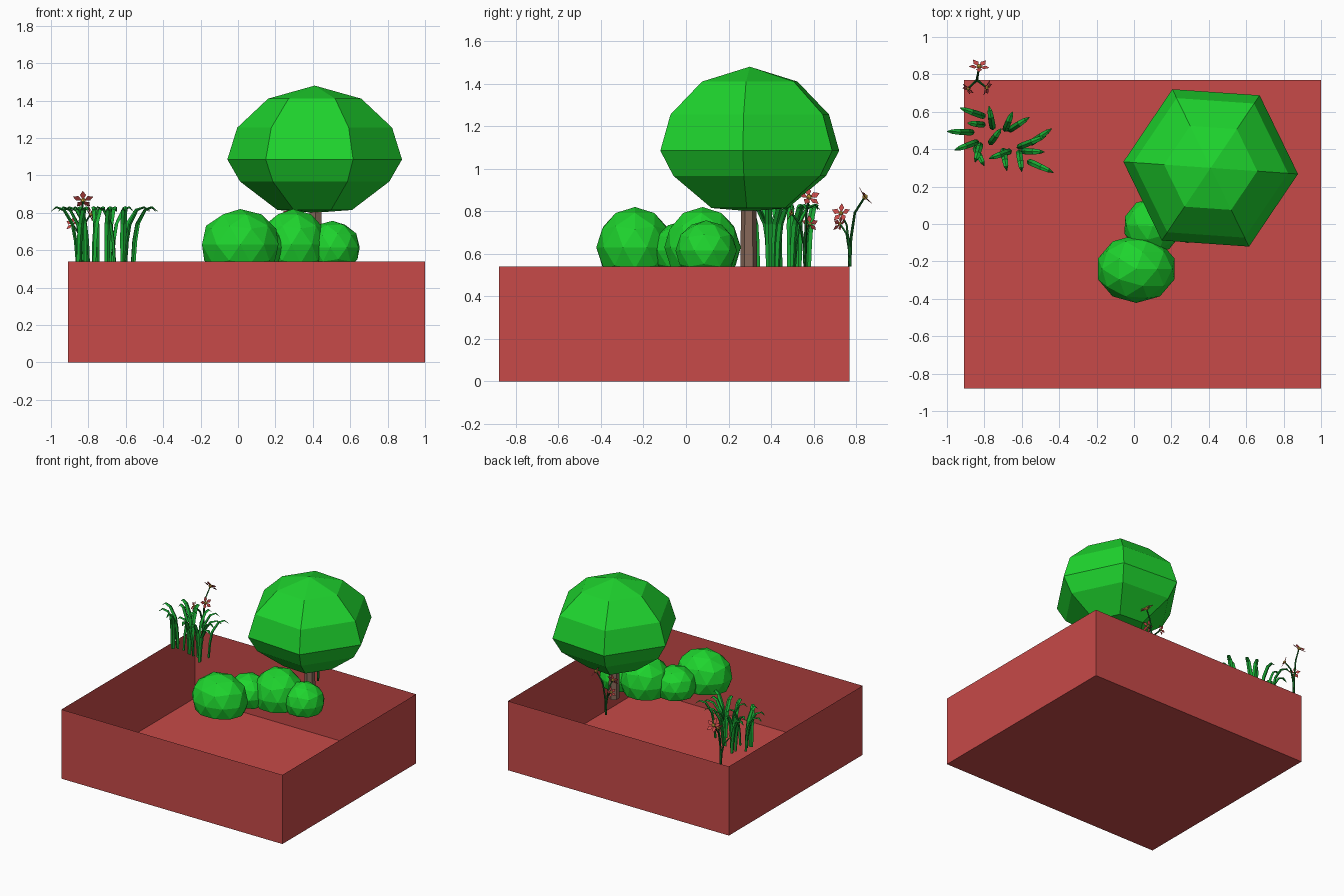
import bpy, bmesh
from math import cos, sin, pi, radians
from mathutils import Vector, Matrix

if "Cube" in bpy.data.objects:
    bpy.data.objects.remove(bpy.data.objects["Cube"])

SOIL = 0.54  # level on which every plant stands


def material(name, rgb):
    m = bpy.data.materials.new(name)
    m.diffuse_color = (*rgb, 1)
    m.use_nodes = True
    m.node_tree.nodes["Principled BSDF"].inputs["Base Color"].default_value = m.diffuse_color
    return m


RED = material("red", (0.57, 0.068, 0.065))
LEAF = material("leaf_green", (0.013, 0.66, 0.027))
BLADE = material("blade_green", (0.01, 0.42, 0.035))
STEM = material("stem_green", (0.006, 0.12, 0.015))
BARK = material("bark", (0.24, 0.14, 0.10))
YELLOW = material("yellow", (0.85, 0.55, 0.07))


def finish(bm, name, mats, recalc=True):
    if recalc:
        bmesh.ops.recalc_face_normals(bm, faces=bm.faces)
    me = bpy.data.meshes.new(name)
    bm.to_mesh(me)
    bm.free()
    for m in mats:
        me.materials.append(m)
    ob = bpy.data.objects.new(name, me)
    bpy.context.collection.objects.link(ob)
    return ob


def tube(bm, pts, widths, depths, side, n=4):
    """Sweep an n-sided section along pts; side is the fixed width direction."""
    pts = [Vector(p) for p in pts]
    rings = []
    for i, p in enumerate(pts):
        t = (pts[min(i + 1, len(pts) - 1)] - pts[max(i - 1, 0)]).normalized()
        nor = side.cross(t).normalized()
        rings.append([bm.verts.new(p + side * cos(2 * pi * k / n) * widths[i]
                                   + nor * sin(2 * pi * k / n) * depths[i]) for k in range(n)])
    for a, b in zip(rings, rings[1:]):
        for k in range(n):
            bm.faces.new((a[k], a[(k + 1) % n], b[(k + 1) % n], b[k]))
    bm.faces.new(rings[0])
    bm.faces.new(rings[-1])


# Planter box: single-skin, open at the top
bm = bmesh.new()
bmesh.ops.create_cube(bm, size=1, matrix=Matrix.Translation((0.045, -0.055, SOIL / 2))
                      @ Matrix.Diagonal((1.91, 1.65, SOIL, 1)))
bmesh.ops.delete(bm, geom=[f for f in bm.faces if f.normal.z > 0.9], context='FACES')
finish(bm, "planter_box", [RED], recalc=False)

# Tree crown: hexagonal rings closed by two poles
bm = bmesh.new()
rings = []
for r, z in [(0.20, 0.815), (0.40, 0.967), (0.468, 1.085), (0.415, 1.255), (0.25, 1.41)]:
    rings.append([bm.verts.new((0.41 + r * cos(radians(60 * k - 4)),
                                0.30 + r * sin(radians(60 * k - 4)), z)) for k in range(6)])
for a, b in zip(rings, rings[1:]):
    for k in range(6):
        bm.faces.new((a[k], a[(k + 1) % 6], b[(k + 1) % 6], b[k]))
for ring, z in ((rings[0], 0.80), (rings[-1], 1.48)):
    pole = bm.verts.new((0.41, 0.30, z))
    for k in range(6):
        bm.faces.new((ring[k], ring[(k + 1) % 6], pole))
finish(bm, "tree_crown", [LEAF])

# Tree trunk
bm = bmesh.new()
bmesh.ops.create_cone(bm, cap_ends=True, segments=6, radius1=0.039, radius2=0.036, depth=0.32,
                      matrix=Matrix.Translation((0.415, 0.295, SOIL + 0.16)))
finish(bm, "tree_trunk", [BARK])

# Bushes: low-poly balls cut flat at soil level
BUSHES = [((0.012, -0.24, 0.63), (0.215, 0.182, 0.19)),
          ((0.10, -0.01, 0.615), (0.157, 0.15, 0.14)),
          ((0.295, 0.078, 0.63), (0.185, 0.18, 0.19)),
          ((0.505, 0.095, 0.615), (0.15, 0.145, 0.142))]
for i, (c, s) in enumerate(BUSHES):
    bm = bmesh.new()
    bmesh.ops.create_icosphere(bm, subdivisions=2, radius=1, matrix=Matrix.Translation(c)
                               @ Matrix.Diagonal((*s, 1)) @ Matrix.Rotation(0.6 * i, 4, 'Z'))
    cut = bmesh.ops.bisect_plane(bm, geom=bm.verts[:] + bm.edges[:] + bm.faces[:],
                                 plane_co=(0, 0, SOIL), plane_no=(0, 0, 1), clear_inner=True)
    bmesh.ops.edgeloop_fill(bm, edges=[e for e in cut['geom_cut']
                                       if isinstance(e, bmesh.types.BMEdge)])
    finish(bm, f"bush_{i + 1}", [LEAF])

# Grass tuft: blades as (base x, base y, tip x, tip y)
BLADES = [(-.80, .575, -.93, .62), (-.755, .51, -.775, .63), (-.69, .50, -.65, .60),
          (-.67, .50, -.56, .57), (-.86, .49, -1.0, .495), (-.835, .44, -.96, .395),
          (-.555, .43, -.44, .51), (-.565, .335, -.43, .275), (-.60, .39, -.48, .385),
          (-.615, .39, -.60, .28), (-.70, .40, -.68, .285), (-.66, .39, -.775, .35),
          (-.82, .43, -.85, .33), (-.85, .41, -.80, .31), (-.80, .53, -.89, .54),
          (-.77, .43, -.71, .51), (-.62, .41, -.47, .47)]
bm = bmesh.new()
for bx, by, tx, ty in BLADES:
    base, d = Vector((bx, by, SOIL)), Vector((tx - bx, ty - by, 0))
    side = Vector((-d.y, d.x, 0)).normalized()
    path = [base + d * f + Vector((0, 0, h))
            for f, h in ((0, 0), (0.06, 0.11), (0.18, 0.20), (0.5, 0.275), (0.8, 0.29), (1, 0.268))]
    tube(bm, path, [.014, .016, .017, .016, .012, .002], [.008, .009, .009, .008, .005, .001], side)
finish(bm, "grass_tuft", [BLADE])


def blossom(bm, centre, normal, r):
    """Five pointed petals round a yellow heart."""
    n = Vector(normal).normalized()
    m = Matrix.Translation(centre) @ n.to_track_quat('Z', 'Y').to_matrix().to_4x4()
    for k in range(5):
        a = 2 * pi * k / 5 + pi / 2
        shape = [(0.1, 0, 0), (0.62, -0.48, 0.12), (1, 0, 0.18), (0.62, 0.48, 0.12)]
        vs = [bm.verts.new(m @ Vector((r * q * cos(a + w), r * q * sin(a + w), r * h)))
              for q, w, h in shape]
        bm.faces.new(vs).material_index = 0
    before = set(bm.faces)
    bmesh.ops.create_icosphere(bm, subdivisions=1, radius=r * 0.24,
                               matrix=m @ Matrix.Translation((0, 0, r * 0.06)))
    for f in set(bm.faces) - before:
        f.material_index = 1


# Flower clumps: the same three-headed plant placed twice
HEADS = [((0.012, 0.07, 0.325), (0.05, 0.79, 0.61), 0.058),
         ((-0.045, -0.045, 0.20), (-0.6, -0.7, 0.4), 0.042),
         ((0.05, -0.04, 0.25), (0.85, -0.35, 0.35), 0.048)]
for name, pos, ang in (("corner_flower", (-0.84, 0.77, SOIL), 0),
                       ("tree_flower", (0.30, 0.56, SOIL), -65)):
    stems, heads = bmesh.new(), bmesh.new()
    for c, n, r in HEADS:
        c = Vector(c)
        flat = Vector((c.x, c.y, 0))
        side = Vector((-c.y, c.x, 0)).normalized()
        path = [(0, 0, 0), flat * 0.08 + Vector((0, 0, c.z * 0.4)),
                flat * 0.35 + Vector((0, 0, c.z * 0.78)), c]
        tube(stems, path, [.008, .007, .006, .005], [.008, .007, .006, .005], side)
        blossom(heads, c, n, r)
    for bm, part, mats in ((stems, "stems", [STEM]), (heads, "blossoms", [RED, YELLOW])):
        bm.transform(Matrix.Translation(pos) @ Matrix.Rotation(radians(ang), 4, 'Z'))
        finish(bm, f"{name}_{part}", mats, recalc=part == "stems")
